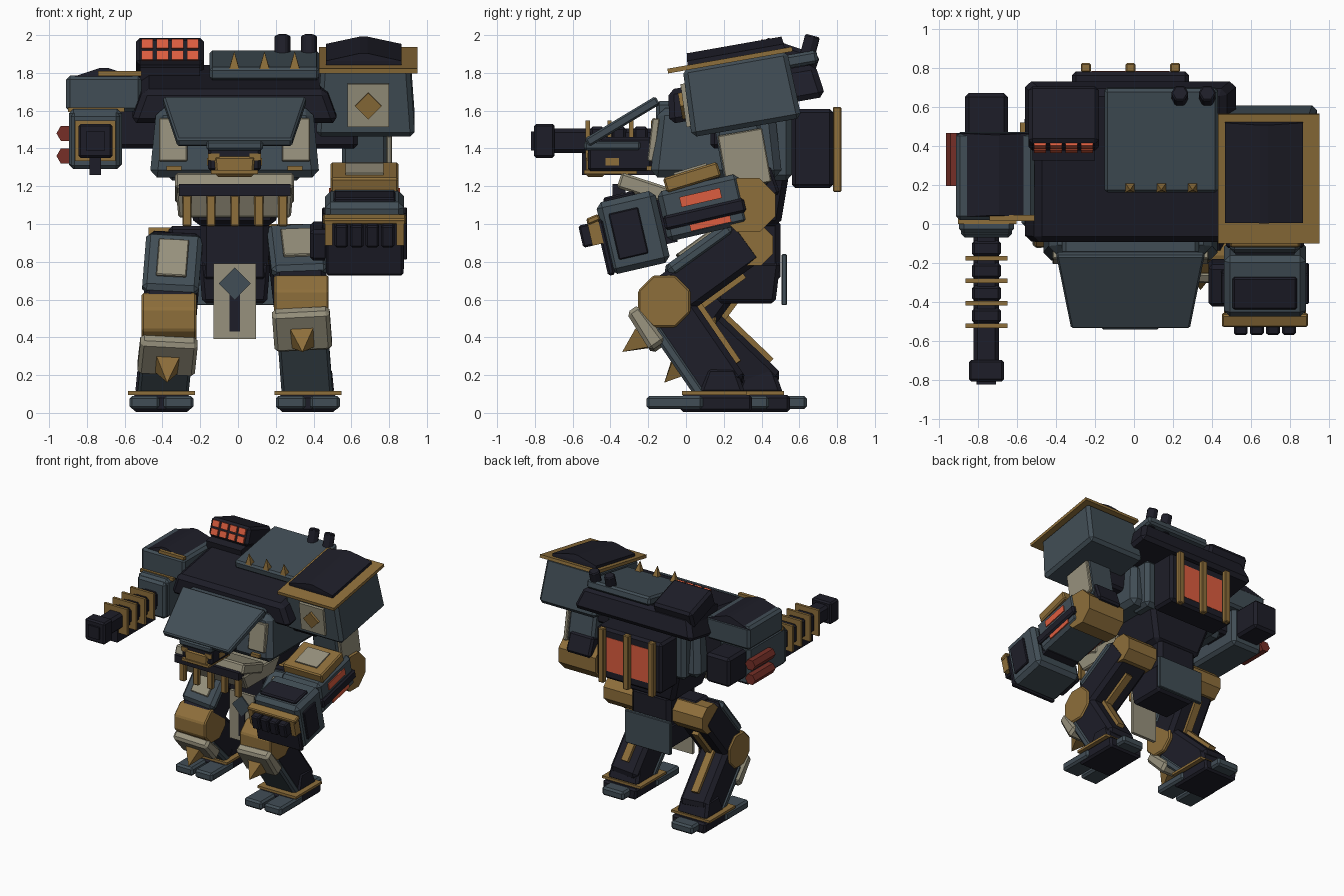
import bpy, bmesh
from math import radians, pi
from mathutils import Matrix, Vector

if "Cube" in bpy.data.objects:
    bpy.data.objects.remove(bpy.data.objects["Cube"])

def material(name, rgb):
    m = bpy.data.materials.new(name)
    m.use_nodes = True
    m.diffuse_color = (*rgb, 1)
    m.node_tree.nodes["Principled BSDF"].inputs["Base Color"].default_value = (*rgb, 1)
    return m

DARK = material("dark_hull", (.0125, .0125, .021))
STEEL = material("blue_steel", (.053, .075, .092))
GOLD = material("old_gold", (.27, .158, .043))
BONE = material("bone_plate", (.31, .285, .205))
GLOW = material("orange_glow", (.72, .11, .05))
RED = material("dark_red", (.18, .028, .02))
I = Matrix()
CX = -.018

def finish(name, bm, mat, matrix, bevel):
    bmesh.ops.recalc_face_normals(bm, faces=bm.faces)
    me = bpy.data.meshes.new(name)
    bm.to_mesh(me)
    bm.free()
    me.materials.append(mat)
    ob = bpy.data.objects.new(name, me)
    ob.matrix_world = matrix
    bpy.context.collection.objects.link(ob)
    if bevel:
        mod = ob.modifiers.new("bevel", "BEVEL")
        mod.width, mod.segments = bevel, 1

def place(pos, rot=(0, 0, 0)):
    m = Matrix.Translation(pos)
    for axis, a in zip("ZYX", reversed(rot)):
        m = m @ Matrix.Rotation(radians(a), 4, axis)
    return m

def box(name, mat, pos, size, rot=(0, 0, 0), taper=(1, 1), bevel=0, frame=I):
    """Box; taper scales its top face in x and y."""
    bm = bmesh.new()
    bmesh.ops.create_cube(bm, size=1)
    for v in bm.verts:
        if v.co.z > 0:
            v.co.x *= taper[0]
            v.co.y *= taper[1]
        v.co = Vector(a * b for a, b in zip(v.co, size))
    finish(name, bm, mat, frame @ place(pos, rot), bevel)

def cyl(name, mat, pos, r, depth, rot=(0, 0, 0), sides=8, r2=None, bevel=0, frame=I):
    bm = bmesh.new()
    bmesh.ops.create_cone(bm, cap_ends=True, segments=sides, radius1=r,
                          radius2=r if r2 is None else r2, depth=depth,
                          matrix=Matrix.Rotation(pi / sides, 4, "Z"))
    finish(name, bm, mat, frame @ place(pos, rot), bevel)

def between(a, b):
    """Frame at a whose z axis runs to b, with x kept sideways."""
    a, b = Vector(a), Vector(b)
    z = (b - a).normalized()
    y = z.cross(Vector((1, 0, 0))).normalized()
    m = Matrix((y.cross(z), y, z)).transposed().to_4x4()
    m.translation = a
    return m, (b - a).length

# torso
box("upper_hull", DARK, (CX, .31, 1.69), (1.1, .84, .18), (10, 0, 0), (.88, .94), .03)
box("chest", STEEL, (CX, .16, 1.43), (.9, .7, .37), taper=(.92, .88), bevel=.04)
box("chest_back", STEEL, (CX, .46, 1.43), (.72, .2, .4), bevel=.03)
box("waist", DARK, (CX, .3, 1.14), (.6, .5, .3), (180, 0, 0), (.7, .8), .03)
box("top_plate", STEEL, (.14, .43, 1.84), (.58, .54, .07), (10, 0, 0), bevel=.015)
for x in (-.02, .14, .3):
    cyl("plate_spike", GOLD, (x, .18, 1.87), .036, .09, (8, 0, 0), 4, 0)
for x in (.235, .375):
    cyl("exhaust", DARK, (x, .65, 1.92), .046, .16, (-15, 0, 0), 6, bevel=.008)
for s in (-1, 1):
    box("chest_panel", BONE, (CX + s * .325, -.172, 1.445), (.15, .04, .23), (-7, 0, 0), bevel=.006)
    box("chest_trim", GOLD, (CX + s * .32, -.195, 1.295), (.08, .03, .025))
    box("shoulder_joint", DARK, (CX + s * .52, .25, 1.51), (.26, .24, .22), bevel=.02)

# hood and head
hood, length = between((CX, -.525, 1.43), (CX, -.15, 1.655))
box("hood", STEEL, (0, 0, length / 2), (.76, .05, length), (180, 0, 0), (.8, 1), .01, hood)
box("hood_collar", STEEL, (CX, -.1, 1.58), (.7, .12, .14), bevel=.02)
box("head", DARK, (CX, -.35, 1.37), (.28, .34, .18), bevel=.015)
box("brow", STEEL, (CX, -.39, 1.415), (.3, .3, .05), bevel=.012)
box("jaw", GOLD, (CX, -.48, 1.305), (.2, .1, .11), taper=(1.1, 1), bevel=.012)
box("cheek_trim", GOLD, (CX, -.4, 1.275), (.25, .28, .02))
for s in (-1, 1):
    box("eye", GOLD, (CX + s * .11, -.52, 1.355), (.06, .01, .035))
    box("head_vent", GOLD, (CX + s * .14, -.39, 1.33), (.01, .07, .04))

# belly plate with a receding skirt and hanging bars
belly = place((CX, -.22, 1.19), (-18, 0, 0))
box("belly_plate", BONE, (0, 0, 0), (.63, .28, .085), bevel=.012, frame=belly)
box("belly_band", DARK, (CX, -.355, 1.18), (.59, .07, .062))
box("belly_skirt", BONE, (CX, -.1, 1.1), (.62, .5, .13), (180, 0, 0), (.96, .72), .01)
for i in range(5):
    box("belly_bar", GOLD, (CX - .252 + i * .127, -.335, 1.07), (.05, .04, .165), bevel=.006)

# backpack with glowing grille
box("backpack", DARK, (CX, .67, 1.4), (.6, .22, .42), bevel=.02)
box("grille_glow", GLOW, (CX, .779, 1.4), (.4, .008, .28))
for i in (-1, 0, 1):
    box("grille_bar", GOLD, (CX + i * .228, .8, 1.395), (.05, .045, .45), bevel=.006)

# missile launcher
pod = place((-.36, .54, 1.87), (-19, 0, 0))
box("launcher_base", DARK, (-.36, .5, 1.81), (.32, .34, .1), (10, 0, 0))
box("launcher", DARK, (0, 0, 0), (.36, .31, .15), bevel=.02, frame=pod)
for i in range(4):
    for k in (-1, 1):
        box("missile_cell", GLOW, (-.12 + i * .08, -.157, k * .032), (.062, .02, .05), frame=pod)

# pelvis, front cloth and tail plate
box("pelvis", DARK, (CX, .32, .86), (.36, .36, .34), bevel=.03)
box("pelvis_keel", DARK, (CX, .32, .69), (.38, .36, .22), (180, 0, 0), (.9, .85), .02)
box("hip_axle", DARK, (CX, .3, .9), (.7, .18, .18), bevel=.02)
box("front_cloth", BONE, (CX, .09, .59), (.225, .025, .4))
box("cloth_diamond", STEEL, (CX, .075, .685), (.12, .012, .12), (0, 45, 0))
box("cloth_stripe", DARK, (CX, .076, .53), (.055, .008, .2))
box("tail_plate", STEEL, (CX, .52, .705), (.42, .03, .27), bevel=.005)

# legs
def leg(hip, knee, ankle, drop):
    hip, knee, ankle = Vector(hip), Vector(knee), Vector(ankle)
    thigh, L = between(knee, hip)
    box("thigh", DARK, (0, 0, L / 2 + .02), (.28, .25, L + .04), bevel=.03, frame=thigh)
    box("thigh_armour", STEEL, (0, -.11, L * .6), (.3, .08, L * .8), bevel=.025, frame=thigh)
    box("thigh_plate", BONE, (0, -.155, L * .62), (.16, .02, .24), bevel=.005, frame=thigh)
    box("thigh_piston", GOLD, (0, .135, L * .45), (.06, .035, L * .75), frame=thigh)
    cyl("hip_disc", GOLD, hip + Vector((0, .05, 0)), .12, .275, (0, 90, 0))
    cyl("knee_disc", GOLD, knee, .15, .29, (0, 90, 0), bevel=.01)
    shin, L = between(ankle, knee)
    box("shin", DARK, (0, 0, L * .45), (.25, .26, L), bevel=.03, frame=shin)
    box("shin_guard", STEEL, (0, -.12, L * .4), (.27, .06, L * .85), bevel=.015, frame=shin)
    top = L - .065 - drop
    box("knee_guard", BONE, (0, -.16, top), (.305, .1, .24), taper=(1, .8), bevel=.02, frame=shin)
    cyl("knee_spike", GOLD, (0, -.27, top - .03), .085, .13, (90, 0, 0), 4, 0, frame=shin)
    box("shin_piston", GOLD, (0, .14, L * .5), (.06, .035, L * .75), frame=shin)
    # foot
    x, y = ankle.x, ankle.y - .04
    box("ankle", DARK, (x, y + .03, .17), (.28, .25, .14), taper=(.9, .6), bevel=.02)
    box("foot_trim", GOLD, (x, y - .01, .105), (.355, .34, .02))
    box("sole", DARK, (x, y, .05), (.3, .38, .09), taper=(1.05, 1), bevel=.015)
    for k in (-1, 1):
        box("toe", STEEL, (x + k * .09, y - .22, .055), (.16, .3, .07), bevel=.015)
    box("heel", STEEL, (x, y + .21, .055), (.2, .14, .07), bevel=.015)

leg((.3, .3, .89), (.335, -.115, .59), (.37, .2, .13), 0)
leg((-.335, .3, .87), (-.365, .02, .495), (-.405, .4, .13), .04)

# cannon arm
x, z = -.755, 1.44
box("cannon_shoulder", STEEL, (-.71, .245, 1.69), (.4, .45, .19), bevel=.02)
box("cannon_shoulder_trim", GOLD, (-.625, .03, 1.797), (.23, .03, .025))
box("cannon_shoulder_cap", DARK, (-.71, .25, 1.797), (.395, .43, .06), taper=(.1, .96))
box("cannon_collar", GOLD, (-.75, .015, 1.605), (.3, .03, .025))
box("cannon_housing", STEEL, (x, .2, 1.45), (.28, .5, .32), bevel=.025)
box("cannon_face", STEEL, (x, -.03, z), (.26, .08, .3), bevel=.02)
box("cannon_rear", DARK, (x, .55, 1.47), (.22, .24, .24), bevel=.02)
box("cannon_barrel", DARK, (x, -.38, z), (.13, .7, .13), bevel=.02)
box("cannon_muzzle", DARK, (x, -.75, z), (.18, .11, .18), bevel=.012)
box("cannon_bore", DARK, (x, -.81, z), (.1, .02, .1))
box("cannon_feed", DARK, (x, -.3, 1.32), (.06, .5, .12))
for i in range(4):
    y = -.175 - i * .115
    box("cannon_ring", GOLD, (x, y, z), (.215, .022, .215))
    box("cannon_sleeve", DARK, (x, y + .05, z), (.15, .08, .15), bevel=.015)
for dz in (1.36, 1.48):
    cyl("cannon_canister", RED, (-.915, .33, dz), .046, .27, (90, 0, 0), 6)

# large pauldron
pad = place((.675, .29, 1.69), (10, 0, 0))
box("pauldron", STEEL, (0, 0, 0), (.525, .59, .365), taper=(.9, .95), bevel=.025, frame=pad)
box("pauldron_trim", GOLD, (.015, -.025, .185), (.52, .67, .025), frame=pad)
box("pauldron_cap", DARK, (-.01, .01, .2), (.4, .52, .04), frame=pad)
box("pauldron_ridge", DARK, (-.01, .01, .24), (.4, .52, .04), taper=(.1, .98), frame=pad)
box("pauldron_plate", BONE, (.015, -.295, -.01), (.22, .03, .23), (-2, 0, 0), frame=pad)
box("pauldron_diamond", GOLD, (.015, -.315, -.01), (.1, .025, .1), (0, 45, 0), frame=pad)

# upper arm and elbow
box("upper_arm", STEEL, (.67, .3, 1.36), (.24, .24, .34), (10, 0, 0), bevel=.02)
box("upper_arm_plate", BONE, (.8, .31, 1.345), (.03, .24, .29), (10, 0, 0), bevel=.006)
cyl("elbow", GOLD, (.67, .33, 1.1), .155, .34, (0, 90, 0))
box("elbow_guard", DARK, (.65, .43, 1.22), (.22, .09, .16), (20, 0, 0), bevel=.015)
cyl("elbow_spike", GOLD, (.67, .41, 1.32), .04, .2, (10, 0, 0), 4, 0)

# forearm and fist share one tilted frame
arm = place((.67, -.28, .955), (13, 0, 0))
box("forearm", STEEL, (0, .39, .045), (.36, .44, .27), bevel=.025, frame=arm)
box("forearm_band", DARK, (0, .39, .01), (.4, .44, .075), bevel=.012, frame=arm)
box("forearm_top", GOLD, (0, .37, .215), (.36, .3, .08), (4, 0, 0), bevel=.01, frame=arm)
box("forearm_inset", BONE, (0, .37, .258), (.2, .18, .015), (4, 0, 0), frame=arm)
for s in (-1, 1):
    for y, dz, h in ((.39, .1, .055), (.41, -.045, .035)):
        box("forearm_glow", GLOW, (s * .182, y, dz), (.012, .22, h), frame=arm)
box("wrist", DARK, (0, .17, .02), (.3, .1, .24), frame=arm)
box("fist", STEEL, (0, 0, 0), (.42, .32, .39), bevel=.03, frame=arm)
box("fist_top", DARK, (0, -.03, .2), (.33, .17, .03), bevel=.01, frame=arm)
box("fist_front", DARK, (0, -.16, -.045), (.41, .04, .3), bevel=.012, frame=arm)
box("knuckle_guard", GOLD, (0, -.19, .115), (.44, .07, .035), (10, 0, 0), bevel=.008, frame=arm)
for s in (-1, 1):
    box("fist_side", DARK, (s * .21, -.025, 0), (.03, .16, .25), bevel=.006, frame=arm)
    box("knuckle_end", GOLD, (s * .19, -.195, .045), (.04, .06, .13), frame=arm)
for i in range(4):
    box("finger", DARK, (-.123 + i * .082, -.225, .04), (.07, .1, .12), bevel=.01, frame=arm)
box("thumb", DARK, (-.24, -.03, -.04), (.1, .22, .17), bevel=.02, frame=arm)
